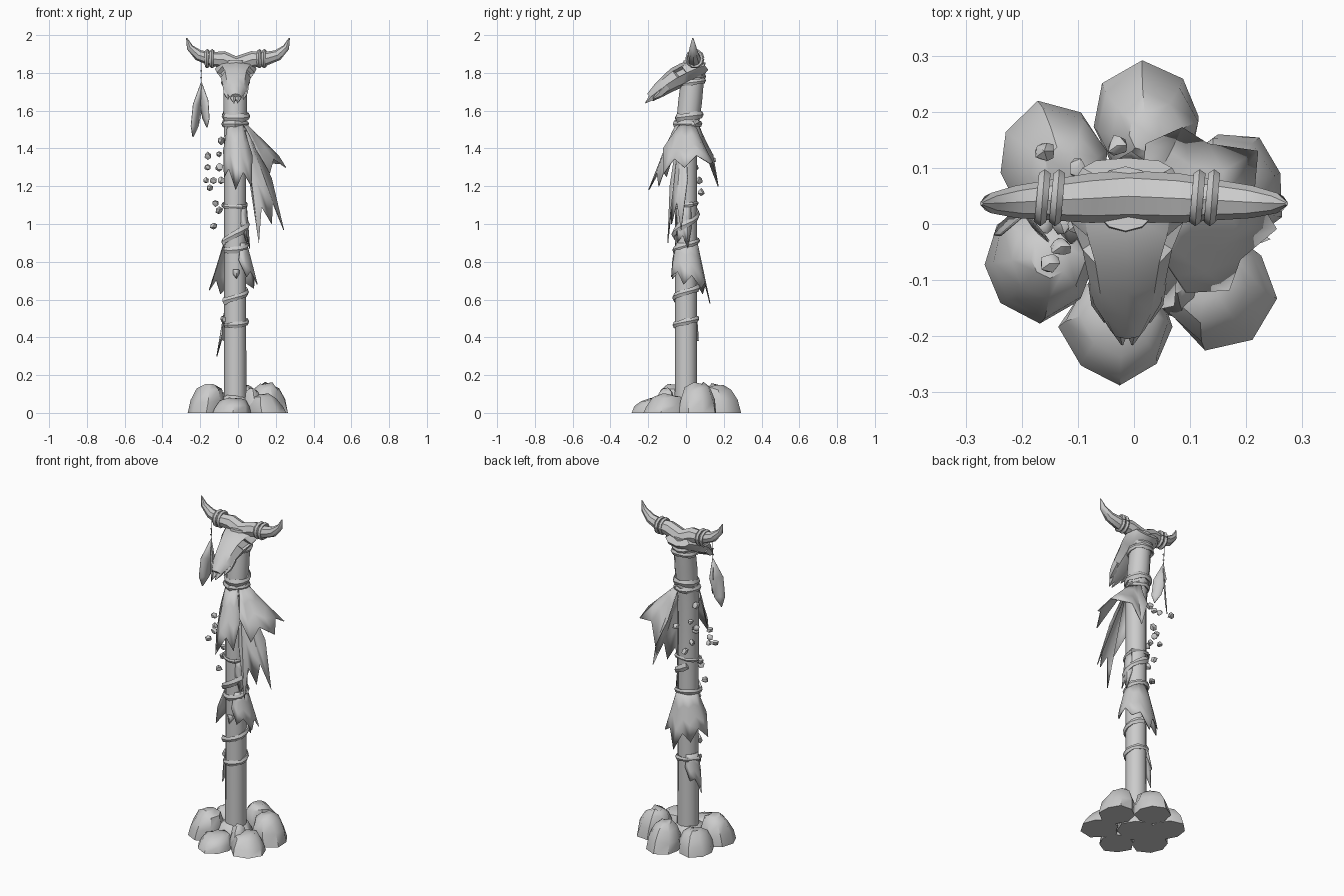
import bpy
import bmesh
import random
from math import radians, sin, cos, pi
from mathutils import Vector

random.seed(4)
cube = bpy.data.objects.get("Cube")
if cube:
    bpy.data.objects.remove(cube)

grey = bpy.data.materials.new("pale_grey")
grey.use_nodes = True
colour = (0.6, 0.6, 0.6, 1)
grey.diffuse_color = colour
grey.node_tree.nodes["Principled BSDF"].inputs["Base Color"].default_value = colour
parts = []
X, Y, Z = Vector((1, 0, 0)), Vector((0, 1, 0)), Vector((0, 0, 1))


def make(name, bm, thickness=0):
    bmesh.ops.recalc_face_normals(bm, faces=bm.faces)
    mesh = bpy.data.meshes.new(name)
    bm.to_mesh(mesh)
    bm.free()
    obj = bpy.data.objects.new(name, mesh)
    bpy.context.collection.objects.link(obj)
    mesh.materials.append(grey)
    if thickness:
        mod = obj.modifiers.new("thickness", "SOLIDIFY")
        mod.thickness = thickness
    parts.append(obj)


def skin(rings, closed=True):
    """Bridge successive rings or rows of points with quads."""
    bm = bmesh.new()
    rows = [[bm.verts.new(p) for p in ring] for ring in rings]
    n = len(rows[0])
    for a, b in zip(rows, rows[1:]):
        for i in range(n if closed else n - 1):
            j = (i + 1) % n
            bm.faces.new((a[i], a[j], b[j], b[i]))
    if closed:
        bm.faces.new(rows[0])
        bm.faces.new(rows[-1])
    return bm


def turn(count):
    return [2 * pi * k / count for k in range(count)]


def tube(name, path, radii, ref, sides=5, flat=1):
    path = [Vector(p) for p in path]
    rings = []
    for i, p in enumerate(path):
        along = path[min(i + 1, len(path) - 1)] - path[max(i - 1, 0)]
        u = along.cross(ref).normalized()
        v = u.cross(along).normalized()
        rings.append([p + (u * cos(a) * flat + v * sin(a)) * radii[i] for a in turn(sides)])
    make(name, skin(rings))


def around(bearing, radius, z):
    """Point at a bearing and distance from the post axis, which leans back at the top."""
    lean = max(0, z - 1.45) * 0.11
    a = radians(bearing)
    return Vector((radius * cos(a) - 0.015, radius * sin(a) + lean, z))


def wrap(name, z0, z1, sweep=360, tilt=0, thick=0.016):
    steps = sweep // 30
    path, radii = [], []
    for i in range(steps + 1):
        f = i / steps
        bearing = sweep * f - 150
        z = z0 + (z1 - z0) * f + tilt * sin(radians(bearing))
        path.append(around(bearing, random.uniform(0.06, 0.07), z))
        radii.append(thick * random.uniform(0.75, 1.25))
    tube(name, path, radii, Z, flat=0.6)


def cloth(name, top, start, end, tips, gather=0.9):
    """Ragged sheet around the post; tips are (radius, z), with notches between them."""
    hem = []
    step = (end - start) / len(tips)
    for i, (radius, z) in enumerate(tips):
        before = tips[max(i - 1, 0)]
        r, low = (radius + before[0]) / 2, (z + before[1]) / 2
        rise = 0.5 if i == 0 else 0.25
        hem.append((start + step * i, r * (1 - rise / 2), low + (top - low) * rise))
        hem.append((start + step * (i + 0.5), radius, z))
    hem.append((end, radius * 0.75, z + (top - z) * 0.5))
    middle = (start + end) / 2
    rows = []
    for f in (0, 0.3, 0.65, 1):
        squeeze = gather + (1 - gather) * f
        rows.append([around(middle + (bearing - middle) * squeeze,
                            0.062 + (r - 0.062) * f, top + (z - top) * f)
                     for bearing, r, z in hem])
    make(name, skin(rows, closed=False), 0.005)


def rock(name, centre, width, height, sides=8):
    """Flat-bottomed boulder whose crest leans toward the post."""
    start = random.uniform(0, 1)
    wobble = [random.uniform(0.92, 1.1) for _ in range(sides)]
    rings = []
    for level, scale in ((0, 1), (0.45, 0.94), (0.85, 0.68), (1, 0.34)):
        ring = []
        for a, bump in zip(turn(sides), wobble):
            reach = width * scale * bump * random.uniform(0.96, 1.04)
            lift = random.uniform(-0.12, 0.03) if level else 0
            p = centre * (1 - 0.12 * level)
            p += Vector((cos(a + start), sin(a + start), 0)) * reach
            p.z = height * (level + lift)
            ring.append(p)
        rings.append(ring)
    make(name, skin(rings))


# Stones around the foot
for i, height in enumerate((0.16, 0.155, 0.12, 0.15, 0.08, 0.1)):
    a = radians(22 + 60 * i)
    rock(f"base_stone_{i + 1}", Vector((cos(a), sin(a), 0)) * 0.185, 0.1, height)
rock("wedge_stone", Vector((0.085, -0.12, 0)), 0.05, 0.13)
rock("middle_stone", Vector((-0.02, 0, 0)), 0.11, 0.1)

# Post
tube("post", [around(0, 0, z) for z in (0, 0.5, 1, 1.45, 1.65, 1.86)],
     [0.06, 0.058, 0.058, 0.059, 0.063, 0.058], X, 12)

# Cords wound around the post
wrap("collar_cord", 1.57, 1.57, tilt=0.01, thick=0.02)
wrap("lower_collar_cord", 1.53, 1.53)
wrap("sash_cord", 1.45, 1.54, 210)
wrap("head_cord", 1.8, 1.8, tilt=-0.02)
wrap("head_cord_low", 1.75, 1.75, tilt=0.01)
wrap("middle_cord", 1.1, 1.1, tilt=0.01, thick=0.011)
wrap("spiral_cord", 0.91, 1.07, 270, thick=0.02)
wrap("waist_cord", 0.87, 0.91, tilt=0.015)
wrap("spiral_cord_low", 0.59, 0.67, 240, thick=0.018)
wrap("shin_cord", 0.47, 0.5, tilt=0.01)

# Ragged cape and hanging cloth strips
cloth("cape_front", 1.53, -135, -44, ((0.12, 1.25), (0.2, 1.18), (0.17, 1.2)))
cloth("cape_side", 1.53, -48, 75, ((0.22, 1.27), (0.27, 1.3), (0.27, 1.32), (0.2, 1.2)))
cloth("long_strip", 1.51, -46, 2, ((0.16, 0.9), (0.21, 1), (0.26, 0.97)), 0.8)
cloth("side_strip", 1.1, -60, 30, ((0.08, 0.9), (0.08, 0.87)))
cloth("skirt", 0.9, -75, 200, ((0.1, 0.72), (0.12, 0.68), (0.13, 0.66),
                               (0.13, 0.58), (0.12, 0.63), (0.14, 0.65)))
cloth("shin_rag", 0.53, 110, 195, ((0.09, 0.38), (0.1, 0.3)))
cloth("front_patch", 0.76, -100, -70, ((0.07, 0.71),))

# Skull: sections from crown to nose
crown = Vector((0, -0.6, 0.8))
sides = 8
widths = (0.08, 0.11, 0.1, 0.08, 0.07, 0.06, 0.03)
depths = (0.03, 0.055, 0.06, 0.06, 0.05, 0.04, 0.025)
rings = []
for i, (w, h) in enumerate(zip(widths, depths)):
    f = i / (len(widths) - 1)
    centre = Vector((-0.012, 0.1 - 0.29 * f, 1.84 - 0.17 * f + 0.02 * sin(pi * f)))
    rings.append([centre + X * w * sin(a) + crown * h * cos(a) for a in turn(sides)])
bm = skin(rings)
bm.faces.ensure_lookup_table()
# Eye sockets pressed into the upper cheeks
sockets = [bm.faces[2 * sides + k] for k in (1, 6)]
bmesh.ops.recalc_face_normals(bm, faces=bm.faces)
bmesh.ops.inset_individual(bm, faces=sockets, thickness=0.008, depth=-0.02)
make("skull", bm)

for name, side in (("right", -1), ("left", 1)):
    # Bony points of cheek and nose
    for part, x, y, z in (("cheek", 0.045, -0.1, 1.73), ("nose", 0.014, -0.14, 1.71)):
        start = Vector((side * x - 0.012, y, z))
        tube(f"{name}_{part}_prong",
             [start, start + Vector((0, -0.04, -0.04)), start + Vector((-side * 0.005, -0.075, -0.07))],
             [0.026, 0.02, 0.002], X)
    # Horn bindings
    for i in range(2):
        x = side * (0.125 + 0.026 * i) - 0.012
        path = [(x + 0.004 * cos(a), 0.047 + 0.04 * cos(a), 1.875 + 0.042 * sin(a))
                for a in turn(10) + [0]]
        tube(f"{name}_horn_binding_{i + 1}", path, [0.011] * len(path), X)

# Horns and brow in one sweep, as (reach, height, radius) from brow to tip
half = ((0.08, 1.872, 0.044), (0.14, 1.873, 0.037), (0.21, 1.894, 0.029),
        (0.255, 1.935, 0.018), (0.272, 1.985, 0.003))
sweep = [(-x, z, r) for x, z, r in reversed(half)] + [(-0.01, 1.842, 0.046)] + list(half)
tube("horns", [(x, 0.05 - 0.05 * abs(x), z) for x, z, r in sweep],
     [r for x, z, r in sweep], Y, 8)


# Feathers on a beaded string
def feather(name, tip, spread):
    root, tip, spread = Vector((-0.195, 0.02, 1.75)), Vector(tip), Vector(spread)
    rows = []
    for f, w in ((0, 0.05), (0.4, 1), (0.8, 0.75), (1, 0.05)):
        p = root.lerp(tip, f)
        rows.append([p - spread * w, p - Y * 0.008 * w, p + spread * w])
    make(name, skin(rows, closed=False), 0.004)


feather("long_feather", (-0.24, 0, 1.46), (0.026, 0.03, 0))
feather("short_feather", (-0.165, -0.02, 1.51), (0.024, -0.028, 0))
tube("feather_string", [(-0.195, 0.03, 1.88), (-0.195, 0.02, 1.74)], [0.002] * 2, X)


def pebble(name, place, size):
    bm = bmesh.new()
    bmesh.ops.create_icosphere(bm, subdivisions=1, radius=size)
    for v in bm.verts:
        v.co = v.co * random.uniform(0.75, 1.15) + Vector(place)
    make(name, bm)


for i in range(2):
    pebble(f"string_bead_{i + 1}", (-0.195, 0.02, 1.775 + 0.035 * i), 0.006)

# Loose pebbles hanging beside the post
for i, (x, y, z) in enumerate((
        (-0.09, 0.03, 1.44), (-0.16, 0.13, 1.36), (-0.1, 0.1, 1.37), (-0.16, 0, 1.3),
        (-0.1, 0.05, 1.3), (-0.17, 0.02, 1.23), (-0.13, -0.04, 1.23), (-0.09, 0.07, 1.23),
        (-0.15, -0.07, 1.19), (-0.12, 0.03, 1.11), (-0.1, 0, 1.07), (-0.13, 0, 0.99),
        (-0.03, 0.14, 1.34), (-0.05, 0.08, 1.17))):
    pebble(f"pebble_{i + 1}", (x, y, z), random.uniform(0.016, 0.024))

# Soft shading with crisp edges
bpy.ops.object.select_all(action="DESELECT")
for obj in parts:
    obj.select_set(True)
bpy.context.view_layer.objects.active = parts[0]
bpy.ops.object.shade_smooth_by_angle(angle=radians(42))
